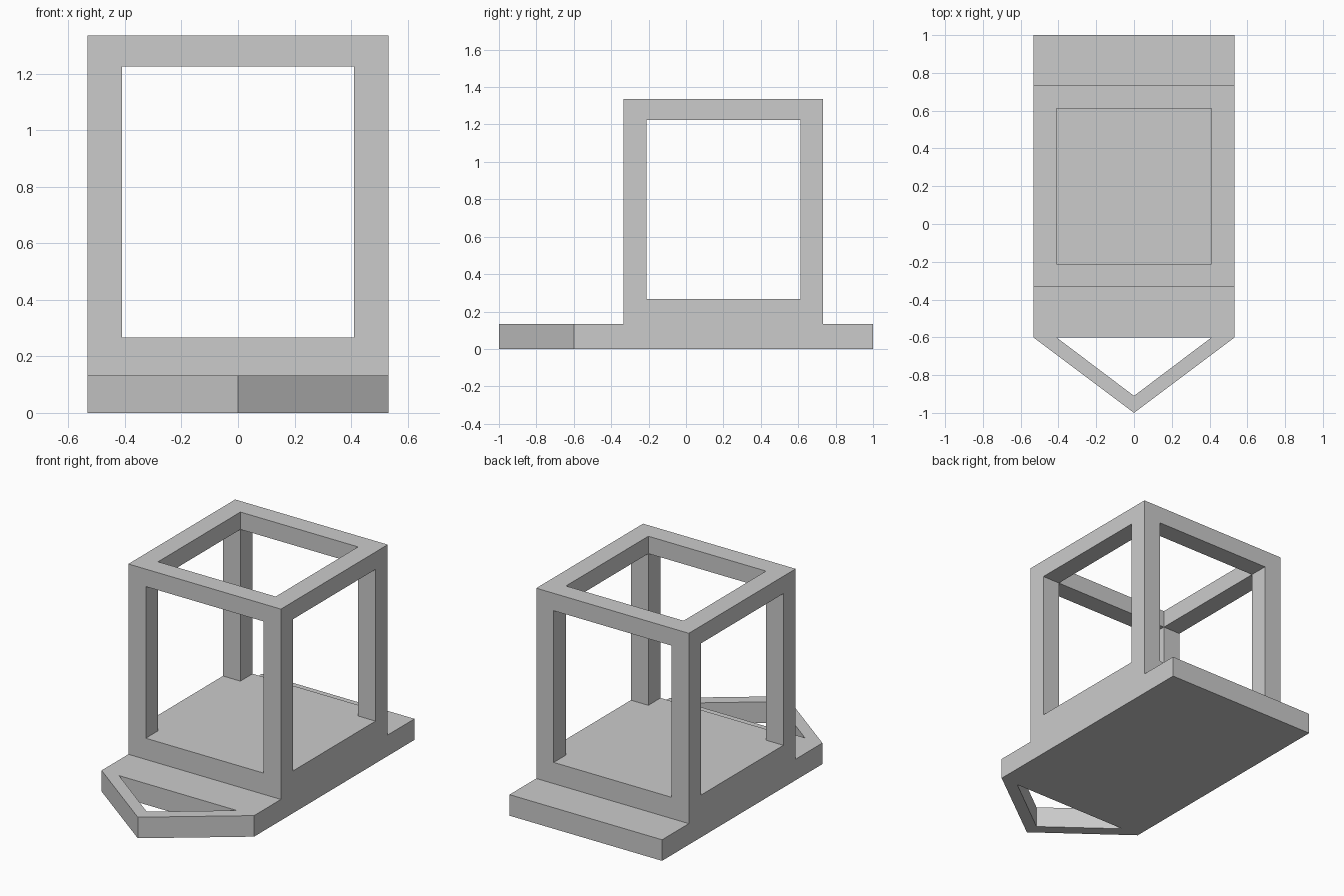
import bpy
import bmesh

cube = bpy.data.objects.get("Cube")
if cube:
    bpy.data.objects.remove(cube, do_unlink=True)

grey = bpy.data.materials.new("light_grey")
grey.use_nodes = True
colour = (0.6, 0.6, 0.6, 1)
grey.diffuse_color = colour
grey.node_tree.nodes["Principled BSDF"].inputs["Base Color"].default_value = colour

HALF = 0.533            # half width of the body
INNER = 0.411           # half width of the openings
FRONT, BACK = -0.6, 1.0
CAGE_F, CAGE_B = -0.333, 0.733
DECK, FLOOR, TOP = 0.133, 0.267, 1.335
BAR = HALF - INNER      # thickness of the cage bars


def prism(name, points, direction):
    """Extrude a closed flat outline along a direction."""
    bm = bmesh.new()
    face = bm.faces.new([bm.verts.new(p) for p in points])
    result = bmesh.ops.extrude_face_region(bm, geom=[face])
    verts = [v for v in result["geom"] if isinstance(v, bmesh.types.BMVert)]
    bmesh.ops.translate(bm, verts=verts, vec=direction)
    bmesh.ops.recalc_face_normals(bm, faces=bm.faces)
    mesh = bpy.data.meshes.new(name)
    bm.to_mesh(mesh)
    bm.free()
    mesh.materials.append(grey)
    obj = bpy.data.objects.new(name, mesh)
    bpy.context.collection.objects.link(obj)
    return obj


def box(name, low, high):
    x0, y0, z0 = low
    x1, y1, z1 = high
    outline = [(x0, y0, z0), (x1, y0, z0), (x1, y1, z0), (x0, y1, z0)]
    return prism(name, outline, (0, 0, z1 - z0))


# Stepped deck and cage block, extruded from the side outline
outline = [(FRONT, 0), (BACK, 0), (BACK, DECK), (CAGE_B, DECK),
           (CAGE_B, TOP), (CAGE_F, TOP), (CAGE_F, DECK), (FRONT, DECK)]
body = prism("deck_and_cage", [(-HALF, y, z) for y, z in outline], (2 * HALF, 0, 0))

# Openings through the top, the front and back, and the sides
in_f, in_b, lintel = CAGE_F + BAR, CAGE_B - BAR, TOP - 0.11
cutters = [
    box("top_cutter", (-INNER, in_f, FLOOR), (INNER, in_b, TOP + 0.2)),
    box("front_cutter", (-INNER, CAGE_F - 0.2, FLOOR), (INNER, CAGE_B + 0.2, lintel)),
    box("side_cutter", (-HALF - 0.2, in_f, FLOOR), (HALF + 0.2, in_b, lintel)),
]
for cutter in cutters:
    cutter.hide_render = True
    mod = body.modifiers.new(cutter.name, "BOOLEAN")
    mod.operation = "DIFFERENCE"
    mod.solver = "EXACT"
    mod.object = cutter
graph = bpy.context.evaluated_depsgraph_get()
solid = bpy.data.meshes.new_from_object(body.evaluated_get(graph))
body.modifiers.clear()
body.data = solid
for cutter in cutters:
    bpy.data.objects.remove(cutter, do_unlink=True)

# V-shaped drawbar at the front
bar = [(-HALF, FRONT), (0, -1), (HALF, FRONT), (INNER, FRONT), (0, -0.91), (-INNER, FRONT)]
prism("drawbar", [(x, y, 0) for x, y in bar], (0, 0, DECK))
